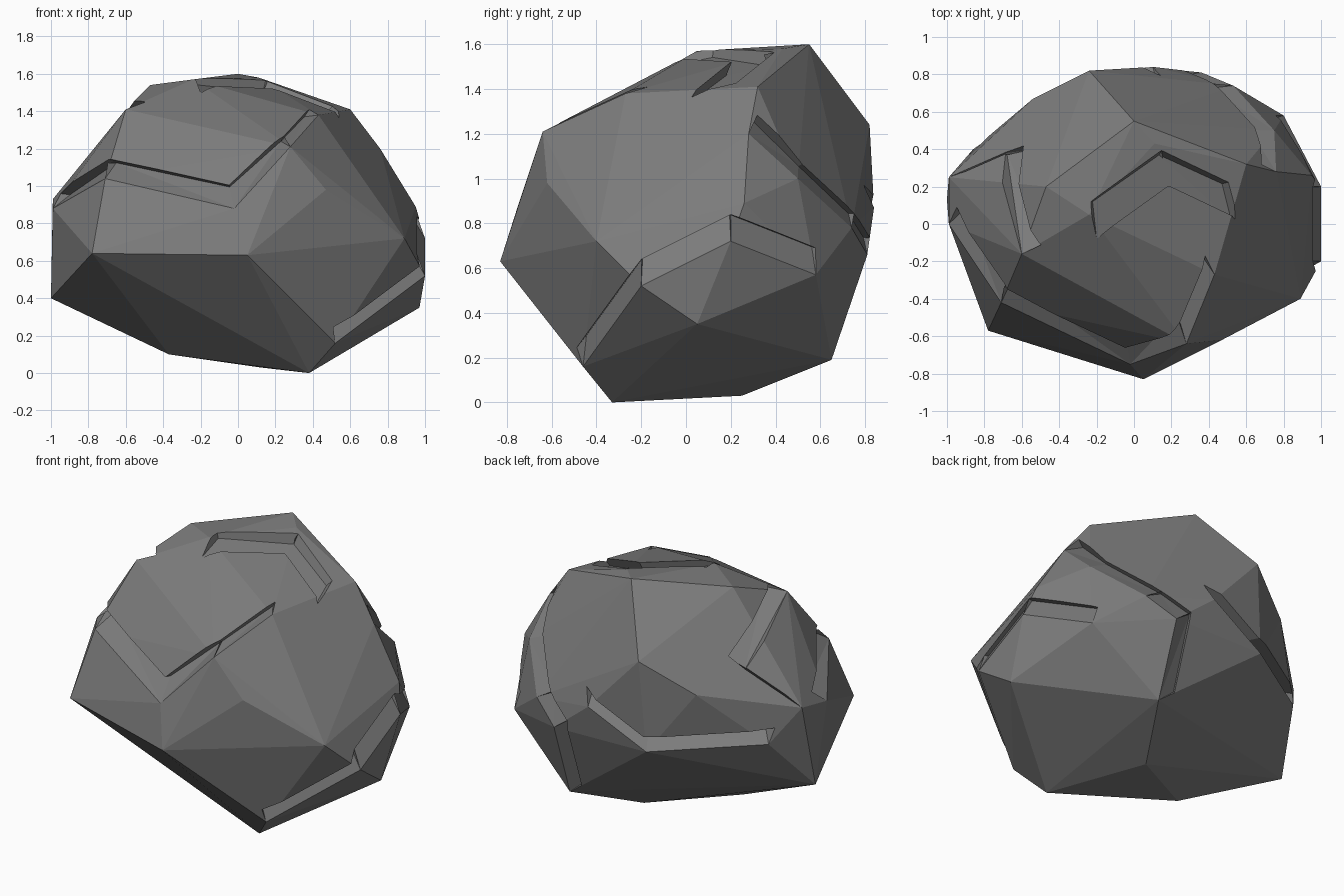
import bpy, bmesh
from mathutils import Vector
from mathutils.bvhtree import BVHTree

if "Cube" in bpy.data.objects:
    bpy.data.objects.remove(bpy.data.objects["Cube"])

CENTRE = Vector((0, 0, .8))


def hull_object(name, points):
    """Faceted solid wrapped around a few corner points."""
    bm = bmesh.new()
    for p in points:
        bm.verts.new(p)
    bmesh.ops.convex_hull(bm, input=bm.verts[:])
    loose = [v for v in bm.verts if not v.link_faces]
    bmesh.ops.delete(bm, geom=loose, context='VERTS')
    bmesh.ops.recalc_face_normals(bm, faces=bm.faces[:])
    mesh = bpy.data.meshes.new(name)
    bm.to_mesh(mesh)
    bm.free()
    ob = bpy.data.objects.new(name, mesh)
    bpy.context.collection.objects.link(ob)
    return ob


# Lips of the broken ledges, which are also corners of the boulder
front_lip = [(-.99, 0, .88), (-.71, -.42, 1.04), (-.02, -.75, .88),
             (.28, -.64, 1.21), (.43, -.27, 1.38)]
right_lip = [(.52, -.46, .16), (1, -.2, .52), (1, .2, .72), (.8, .58, .57)]
rear_right_lip = [(.76, .28, 1.2), (.75, .5, 1), (.53, .74, .78),
                  (.36, .81, .66), (.36, .65, .19)]
rear_left_lip = [(.1, .84, .87), (-.28, .8, .67), (-.86, .4, .72)]
left_lip = [(-.99, .25, .93), (-.68, .38, 1.14), (-.6, -.16, 1.41)]
top_lip = [(-.2, -.08, 1.5), (.17, .18, 1.46), (.52, .02, 1.34)]

# Remaining corners: underside, widest band, crown
underside = [(.38, -.33, 0), (.12, .25, .03), (-.37, -.05, .1),
             (-1, .13, .4), (.97, .05, .35)]
band = [(.05, -.83, .63), (-.78, -.57, .64), (.89, -.4, .72),
        (.95, .26, .89), (.47, -.62, .98)]
crown = [(.6, .32, 1.41), (0, .55, 1.6), (-.24, .05, 1.57), (-.47, .2, 1.54),
         (-.24, .82, 1.24), (-.54, .67, 1.05), (.11, .43, 1.58)]
rock = hull_object("boulder", front_lip + right_lip + rear_right_lip + rear_left_lip
                   + left_lip + underside + band + crown)
skin = BVHTree.FromPolygons([v.co.copy() for v in rock.data.vertices],
                            [tuple(f.vertices) for f in rock.data.polygons])

# Each ledge: lip path, shift from lip to overhanging brow, depth of the crack
ledges = {
    "front_ledge": (front_lip, (-.03, .08, .13), .05),
    "right_ledge": (right_lip, (-.04, 0, .12), .03),
    "rear_right_ledge": (rear_right_lip, (-.1, .03, .07), .03),
    "rear_left_ledge": (rear_left_lip, (.04, -.06, .1), .05),
    "left_ledge": (left_lip, (.1, .03, .07), .03),
    "top_ledge": (top_lip, (-.03, .2, .07), .03),
}


def section(lip, shift, depth):
    """Cross-section of a crack: lip, undercut below the brow, and open air."""
    lip = Vector(lip)
    brow = lip + Vector(shift)
    near, normal, _, _ = skin.find_nearest(brow)
    if (brow - near).dot(normal) > 0:      # keep the brow on the rock
        brow = near
    out = (lip + brow - 2 * CENTRE).normalized()
    return [lip, brow - out * depth, brow + out * .15, lip + out * .15]


cutters = []
for name, (path, shift, depth) in ledges.items():
    rings = [section(p, shift, depth) for p in path]
    for a, b in zip(rings, rings[1:]):
        cut = hull_object(name + "_cutter", a + b)
        cut.hide_render = True
        cutters.append(cut)
        mod = rock.modifiers.new(cut.name, 'BOOLEAN')
        mod.operation = 'DIFFERENCE'
        mod.solver = 'EXACT'
        mod.object = cut

# Bake the cracks into the boulder, keep flat faces
bpy.context.view_layer.update()
dg = bpy.context.evaluated_depsgraph_get()
baked = bpy.data.meshes.new_from_object(rock.evaluated_get(dg))
rock.modifiers.clear()
rock.data = baked
for cut in cutters:
    bpy.data.objects.remove(cut, do_unlink=True)
for face in rock.data.polygons:
    face.use_smooth = False

# Dark stone
stone = bpy.data.materials.new("dark_stone")
stone.diffuse_color = (.2, .2, .2, 1)
stone.use_nodes = True
stone.node_tree.nodes["Principled BSDF"].inputs["Base Color"].default_value = stone.diffuse_color
rock.data.materials.clear()
rock.data.materials.append(stone)
